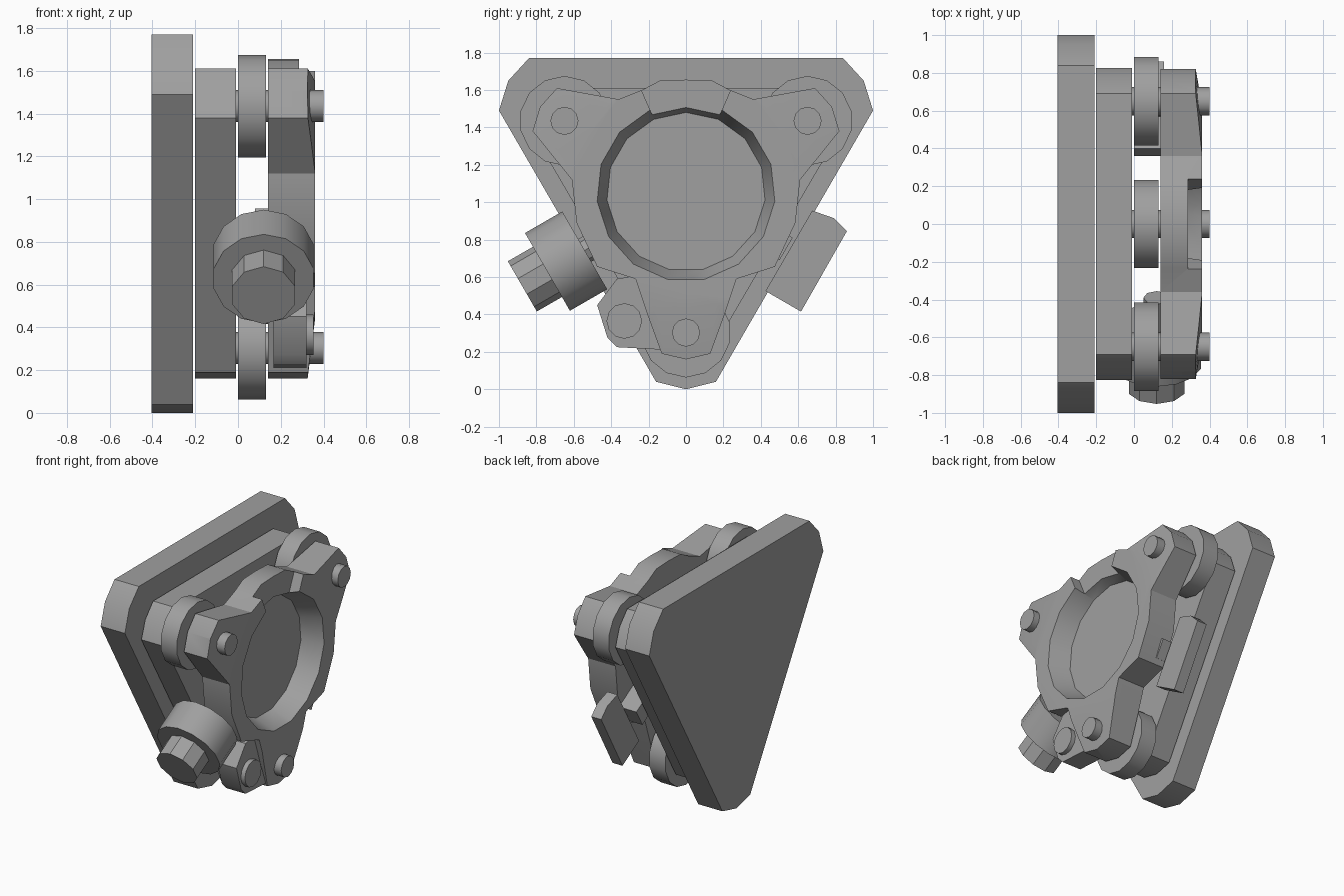
import bpy, bmesh
from math import radians
from mathutils import Vector

cube = bpy.data.objects.get("Cube")
if cube:
    bpy.data.objects.remove(cube)

grey = bpy.data.materials.new("plain grey")
grey.use_nodes = True
grey.diffuse_color = (0.35, 0.35, 0.35, 1)
grey.node_tree.nodes["Principled BSDF"].inputs["Base Color"].default_value = grey.diffuse_color


def finish(name, bm):
    bmesh.ops.recalc_face_normals(bm, faces=bm.faces)
    mesh = bpy.data.meshes.new(name)
    bm.to_mesh(mesh)
    bm.free()
    mesh.materials.append(grey)
    ob = bpy.data.objects.new(name, mesh)
    bpy.context.collection.objects.link(ob)
    return ob


def prism(name, outline, x0, x1):
    """Extrude a (y, z) outline along x."""
    bm = bmesh.new()
    face = bm.faces.new([bm.verts.new((x0, y, z)) for y, z in outline])
    new = bmesh.ops.extrude_face_region(bm, geom=[face])["geom"]
    bmesh.ops.translate(bm, vec=(x1 - x0, 0, 0),
                        verts=[v for v in new if isinstance(v, bmesh.types.BMVert)])
    return finish(name, bm)


def rod(name, a, b, r0, r1=None, sides=12, up="Y"):
    """Cylinder or cone from point a to point b."""
    a, b = Vector(a), Vector(b)
    bm = bmesh.new()
    bmesh.ops.create_cone(bm, cap_ends=True, segments=sides, radius1=r0,
                          radius2=r0 if r1 is None else r1, depth=(b - a).length)
    bm.transform((b - a).to_track_quat("Z", up).to_matrix().to_4x4())
    bmesh.ops.translate(bm, vec=(a + b) / 2, verts=bm.verts)
    return finish(name, bm)


def mirrored(half):
    """Close a right-hand half outline, listed from top to bottom."""
    return half + [(-y, z) for y, z in reversed(half) if y > 0]


def cut(target, tool, operation):
    mod = target.modifiers.new("cut", "BOOLEAN")
    mod.object, mod.operation, mod.solver = tool, operation, "EXACT"
    bpy.context.view_layer.objects.active = target
    bpy.ops.object.modifier_apply(modifier=mod.name)
    bpy.data.objects.remove(tool)


# Stacked triangular plates
prism("back_plate", mirrored([(0.84, 1.77), (0.95, 1.65), (1, 1.49), (0.16, 0.04), (0, 0)]),
      -0.405, -0.21)
prism("middle_plate", mirrored([(0.69, 1.61), (0.78, 1.51), (0.825, 1.38), (0.13, 0.19), (0, 0.16)]),
      -0.2, -0.01)

# Front plate with tapered lobes, round recess and a notch at the top
front = prism("front_plate", mirrored([
    (0, 1.655), (0.14, 1.65), (0.235, 1.6), (0.36, 1.55), (0.69, 1.61), (0.78, 1.51),
    (0.82, 1.38), (0.61, 1.12), (0.585, 0.89), (0.475, 0.655), (0.27, 0.59),
    (0.21, 0.41), (0.13, 0.19), (0, 0.16)]), 0.14, 0.36)
mid = 1.055
cut(front, rod("taper_tool", (0.1, 0, mid), (0.36, 0, mid), 2.7, 0.62, 48), "INTERSECT")
cut(front, rod("recess_tool", (0.21, 0, mid), (0.41, 0, mid), 0.425, 0.495, 15, "Y"), "DIFFERENCE")
cut(front, prism("notch_tool", [(0, mid), (0.35, mid + 0.8), (-0.35, mid + 0.8)], 0.285, 0.5),
    "DIFFERENCE")

# Spacer discs and pins at the three corners
for place, y, z in (("left", 0.65, 1.435), ("right", -0.65, 1.435), ("bottom", 0, 0.303)):
    rod(place + "_spacer_disc", (0, y, z), (0.13, y, z), 0.24, sides=14)
    rod(place + "_pin", (-0.05, y, z), (0.4, y, z), 0.075)

# Small lug with a bolt beside the bottom corner
prism("bolt_lug", [(-0.2, 0.62), (-0.37, 0.59), (-0.475, 0.45), (-0.42, 0.275),
                   (-0.37, 0.225), (-0.1, 0.21)], 0.165, 0.32)
rod("lug_bolt", (0.3, -0.33, 0.365), (0.353, -0.33, 0.365), 0.095)

# Stepped knob on the front edge
axis = Vector((0, -0.866, -0.5))
tip = Vector((0.12, -0.875, 0.55))
rod("knob_tip", tip, tip - axis * 0.3, 0.155, sides=10)
rod("knob_body", tip - axis * 0.155, tip - axis * 0.385, 0.24, sides=14)
rod("knob_shaft", tip - axis * 0.3, tip - axis * 0.56, 0.07, sides=8)

# Flat lever on the rear edge, with its stub
prism("lever", [(0.675, 0.955), (0.79, 0.915), (0.86, 0.845), (0.615, 0.415), (0.425, 0.525)],
      0.08, 0.16)
prism("lever_stub", [(0.4, 0.91), (0.57, 0.81), (0.5, 0.69), (0.36, 0.78)], 0, 0.22)

for ob in bpy.context.collection.objects:
    if ob.type == "MESH" and ob.data.materials and ob.data.materials[0] == grey:
        bpy.ops.object.select_all(action="DESELECT")
        ob.select_set(True)
        bpy.context.view_layer.objects.active = ob
        bpy.ops.object.shade_smooth_by_angle(angle=radians(31))
